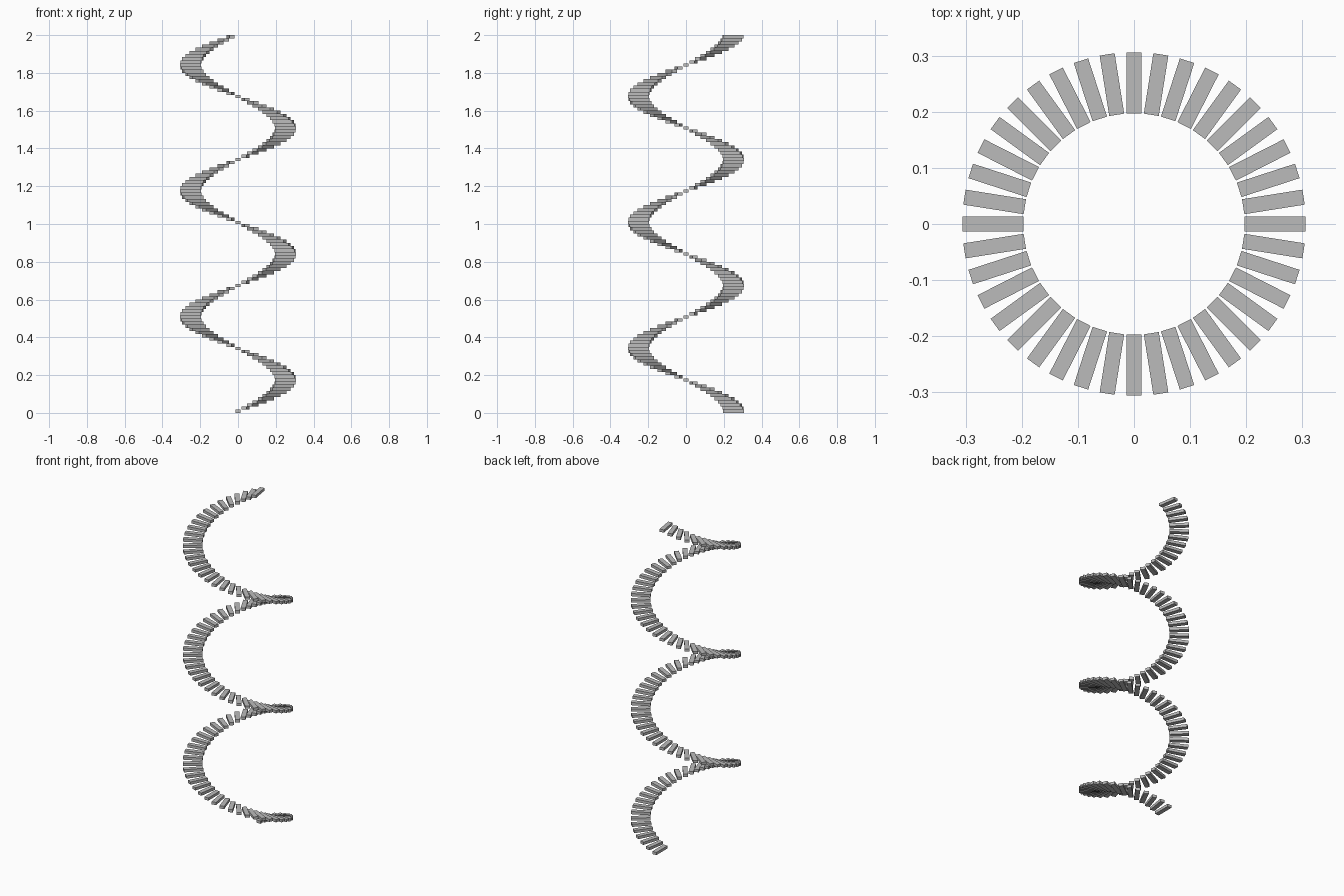
import bpy
import bmesh
from math import radians
from mathutils import Matrix

cube = bpy.data.objects.get("Cube")
if cube:
    bpy.data.objects.remove(cube, do_unlink=True)

STEPS_PER_TURN = 40
TURNS = 3
INNER, OUTER = 0.197, 0.306
WIDTH = 0.027
COUNT = STEPS_PER_TURN * TURNS
RISE = 2 / COUNT

# Plain grey for every step
grey = bpy.data.materials.new("grey")
grey.use_nodes = True
colour = (0.5, 0.5, 0.5, 1)
grey.diffuse_color = colour
grey.node_tree.nodes["Principled BSDF"].inputs["Base Color"].default_value = colour

# One flat radial tread, starting at the back
mesh = bpy.data.meshes.new("step")
bm = bmesh.new()
size = Matrix.Diagonal((WIDTH, OUTER - INNER, RISE, 1))
place = Matrix.Translation((0, (INNER + OUTER) / 2, RISE / 2))
bmesh.ops.create_cube(bm, size=1, matrix=place @ size)
bm.to_mesh(mesh)
bm.free()
mesh.materials.append(grey)

# Treads climb clockwise as seen from above
for i in range(COUNT):
    step = bpy.data.objects.new(f"step_{i + 1:03d}", mesh)
    step.location.z = i * RISE
    step.rotation_euler.z = -radians(360 / STEPS_PER_TURN) * i
    bpy.context.collection.objects.link(step)
